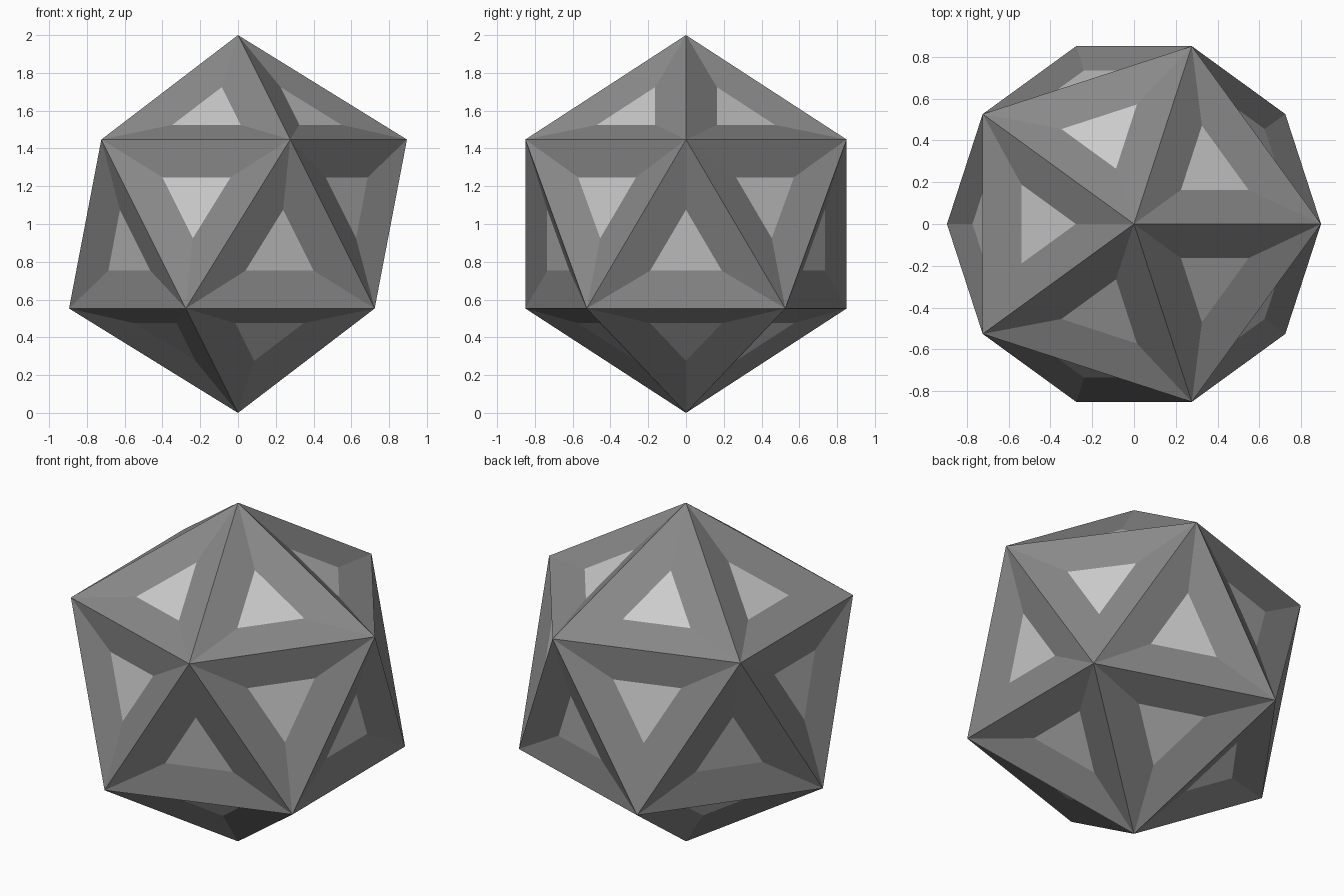
import bpy, bmesh
from mathutils import Vector

if "Cube" in bpy.data.objects:
    bpy.data.objects.remove(bpy.data.objects["Cube"])


def material(name, value):
    m = bpy.data.materials.new(name)
    m.diffuse_color = (value, value, value, 1)
    m.use_nodes = True
    m.node_tree.nodes["Principled BSDF"].inputs["Base Color"].default_value = m.diffuse_color
    return m


# Icosahedron with a vertex pointing straight up
bm = bmesh.new()
bmesh.ops.create_icosphere(bm, subdivisions=1, radius=1)
panels = list(bm.faces)

# Sink a small triangular panel into every face
bmesh.ops.inset_individual(bm, faces=panels, thickness=0.194, depth=-0.05,
                           use_even_offset=True)
for f in bm.faces:
    f.smooth = False
for f in panels:
    f.material_index = 1
bmesh.ops.translate(bm, verts=bm.verts, vec=Vector((0, 0, 1)))

mesh = bpy.data.meshes.new("faceted_ball")
bm.to_mesh(mesh)
bm.free()

# Dark sloped frames, light sunken panels
mesh.materials.append(material("dark_frame", 0.25))
mesh.materials.append(material("light_panel", 0.8))
ball = bpy.data.objects.new("faceted_ball", mesh)
bpy.context.collection.objects.link(ball)
